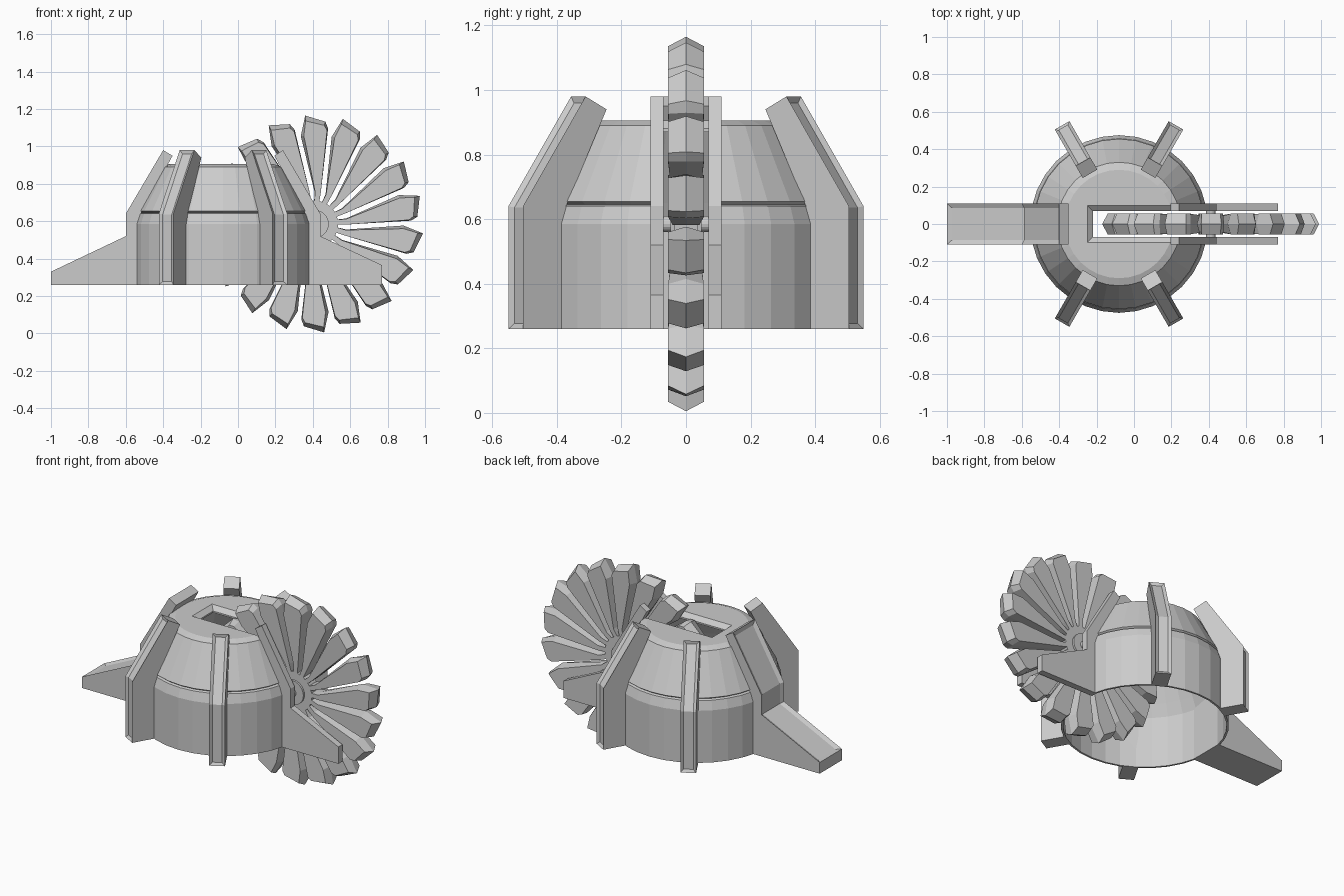
import bpy, bmesh
from math import sin, cos, pi, radians
from mathutils import Matrix, Vector

if "Cube" in bpy.data.objects:
    bpy.data.objects.remove(bpy.data.objects["Cube"])

CX = -0.08                      # body axis
SAW = Vector((0.41, 0, 0.585))  # blade centre


def finish(bm, name, matrix=Matrix()):
    bmesh.ops.recalc_face_normals(bm, faces=bm.faces)
    me = bpy.data.meshes.new(name)
    bm.to_mesh(me)
    bm.free()
    ob = bpy.data.objects.new(name, me)
    ob.matrix_world = matrix
    bpy.context.collection.objects.link(ob)
    return ob


def loft(bm, rings):
    """Skin equal-length rings of points and cap both ends."""
    vs = [[bm.verts.new(p) for p in r] for r in rings]
    n = len(vs[0])
    sides = []
    for a, b in zip(vs, vs[1:]):
        for i in range(n):
            j = (i + 1) % n
            sides.append(bm.faces.new((a[i], a[j], b[j], b[i])))
    bm.faces.new(vs[0])
    bm.faces.new(vs[-1])
    return sides


def arm(name, profile, y0, y1, angle=0, groove=(), rim=0.015):
    """Extruded radial profile (r, z), with a recessed channel on chosen edges."""
    bm = bmesh.new()
    sides = loft(bm, [[(r, y, z) for r, z in profile] for y in (y0, y1)])
    bmesh.ops.recalc_face_normals(bm, faces=bm.faces)
    if groove:
        bmesh.ops.inset_region(bm, faces=[sides[i] for i in groove], thickness=rim,
                               depth=-0.012, use_even_offset=True, use_boundary=True)
    m = Matrix.Translation((CX, 0, 0)) @ Matrix.Rotation(radians(angle), 4, 'Z')
    return finish(bm, name, m)


# Housing: lathed hollow shell, open below
outer = [(.475, .26), (.475, .585), (.457, .64), (.442, .645), (.455, .655),
         (.33, .89), (.29, .905), (0, .905)]
inner = [(0, .87), (.318, .87), (.43, .65), (.463, .58), (.463, .26)]
loop = outer + inner
bm = bmesh.new()
vs = [bm.verts.new((r, 0, z)) for r, z in loop]
es = [bm.edges.new((vs[i], vs[(i + 1) % len(vs)])) for i in range(len(vs))
      if i != len(outer) - 1]
bmesh.ops.spin(bm, geom=vs + es, axis=(0, 0, 1), cent=(0, 0, 0),
               angle=2 * pi, steps=32, use_merge=True)
bmesh.ops.remove_doubles(bm, verts=bm.verts, dist=1e-4)
housing = finish(bm, "housing", Matrix.Translation((CX, 0, 0)))

# Blade slot with a chamfered upper rim
bm = bmesh.new()
loft(bm, [[(x, -w, z), (.6, -w, z), (.6, w, z), (x, w, z)]
          for x, w, z in [(-.22, .07, .1), (-.22, .07, .88), (-.25, .1, .906),
                          (-.25, .1, 1.0)]])
cutter = finish(bm, "slot_cutter")
mod = housing.modifiers.new("slot", 'BOOLEAN')
mod.object = cutter
mod.operation = 'DIFFERENCE'
mod.solver = 'EXACT'
bpy.context.view_layer.objects.active = housing
bpy.ops.object.modifier_apply(modifier="slot")
bpy.data.objects.remove(cutter)

# Four narrow ribs with channels
rib = [(.609, .26), (.609, .64), (.385, .98), (.31, .94), (.455, .64), (.465, .26)]
for a in (60, 120, 240, 300):
    arm("rib", rib, -.045, .045, a, (0, 1), .017)

# Wide tail arm with channels
tail = [(.92, .26), (.92, .33), (.52, .52), (.52, .64), (.32, .98), (.27, .95),
        (.45, .62), (.45, .26)]
arm("tail_arm", tail, -.11, .11, 180, (1, 2, 3), .025)

# Fork plates holding the blade
fork = [(.85, .26), (.85, .365), (.52, .52), (.52, .64), (.32, .98), (.275, .95),
        (.45, .62), (.45, .26)]
for s in (-1, 1):
    arm("fork_plate", fork, s * .07, s * .11)


# Blade hub, boss and axle
def disc(name, r, half, seg):
    bm = bmesh.new()
    loft(bm, [[(r * cos(2 * pi * i / seg), y, r * sin(2 * pi * i / seg))
               for i in range(seg)] for y in (-half, half)])
    return finish(bm, name, Matrix.Translation(SAW))


disc("blade_hub", .125, .036, 32)
disc("hub_boss", .075, .048, 24)
disc("axle", .025, .1, 16)

# Saw teeth: ridged at mid thickness, widening outward (r, angle in degrees)
face = [(.11, 92), (.11, 78), (.17, 79), (.505, 82.5), (.53, 84.5), (.553, 95),
        (.475, 97), (.17, 89)]
ridge = [(.11, 92), (.11, 78), (.17, 79), (.515, 82), (.55, 84), (.582, 95),
         (.475, 99), (.17, 90)]
half = [.034, .034, .042, .055, .055, .055, .055, .042]
bm = bmesh.new()
for k in range(18):
    def ring(pts, s):
        return [(r * cos(radians(a + 20 * k)), s * h, r * sin(radians(a + 20 * k)))
                for (r, a), h in zip(pts, half)]
    loft(bm, [ring(face, -1), ring(ridge, 0), ring(face, 1)])
finish(bm, "saw_teeth", Matrix.Translation(SAW))
